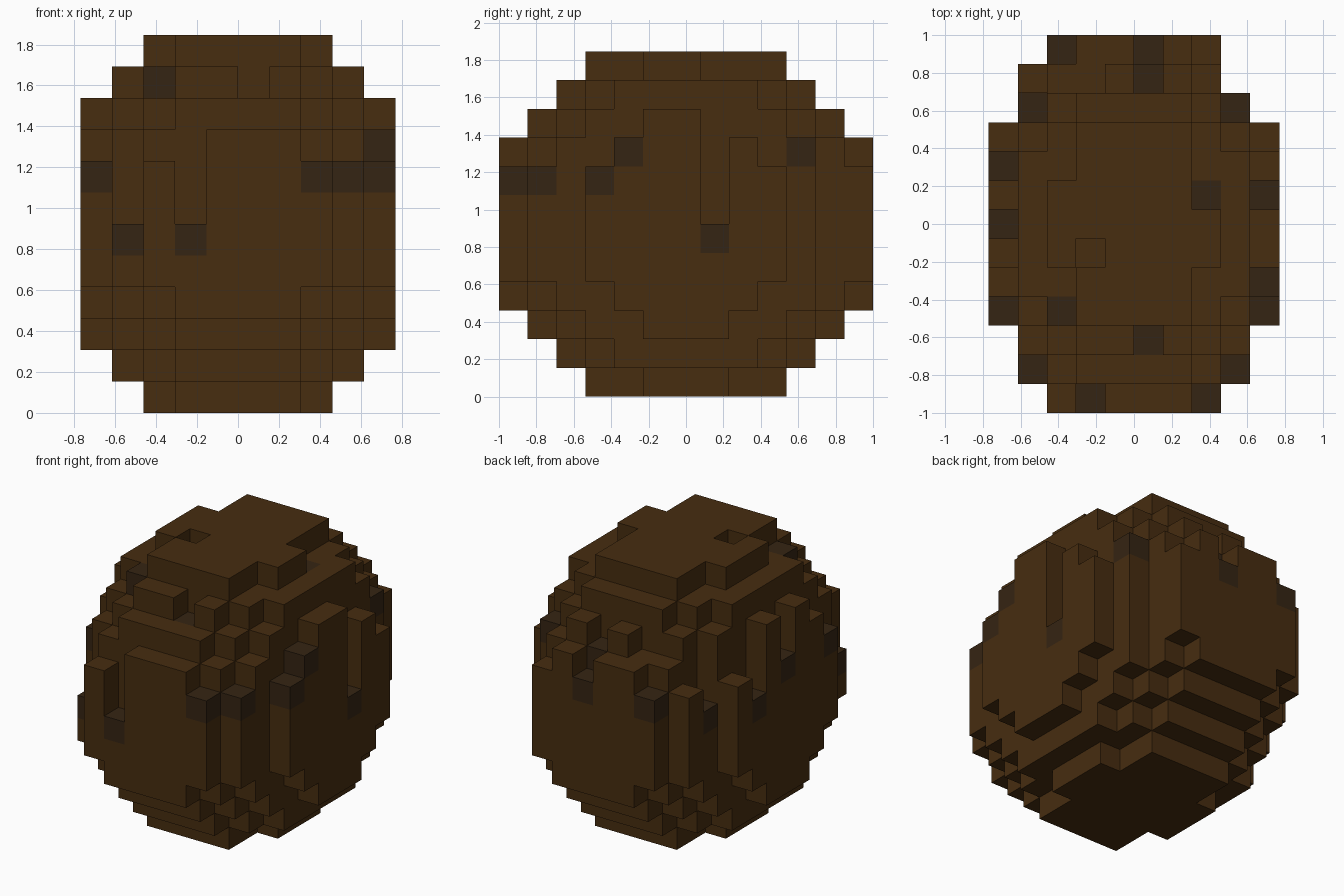
import bpy
import bmesh
from mathutils import Vector

old = bpy.data.objects.get("Cube")
if old:
    bpy.data.objects.remove(old, do_unlink=True)

# Block counts along x, y, z and the size of one block
COUNT = (10, 13, 12)
SIZE = 2 / 13


def make_material(name, colour):
    mat = bpy.data.materials.new(name)
    mat.use_nodes = True
    mat.diffuse_color = colour
    bsdf = next(n for n in mat.node_tree.nodes if n.type == 'BSDF_PRINCIPLED')
    bsdf.inputs["Base Color"].default_value = colour
    bsdf.inputs["Roughness"].default_value = 0.9
    return mat


brown = make_material("brown", (0.063, 0.026, 0.005, 1))
dark_brown = make_material("dark brown", (0.036, 0.018, 0.0065, 1))

# Columns worn down to a lower top block: (column, row) -> top level
worn = {(3, 5): 10, (4, 11): 9, (3, 11): 8, (8, 11): 0,
        (7, 7): 10, (5, 2): 9, (1, 1): 5, (3, 0): 5, (9, 7): 5,
        (5, 12): 7, (5, 11): 8, (1, 10): 6, (0, 8): 6, (0, 6): 7}

# Columns whose top block is dark
dark_tops = {(2, 12), (5, 12), (5, 11), (1, 10), (8, 10), (0, 8), (7, 7),
             (9, 7), (0, 6), (9, 4), (9, 3), (0, 3), (2, 3), (5, 2),
             (1, 1), (8, 1), (3, 0), (7, 0)}


def in_ellipsoid(cell):
    return sum(((c - (n - 1) / 2) / ((n + 1) / 2)) ** 2
               for c, n in zip(cell, COUNT)) <= 0.995


# Blocks of the stepped ellipsoid, cut down where worn
blocks = {(i, j, k)
          for i in range(COUNT[0])
          for j in range(COUNT[1])
          for k in range(COUNT[2])
          if in_ellipsoid((i, j, k)) and k <= worn.get((i, j), COUNT[2])}

top_level = {}
for i, j, k in blocks:
    top_level[i, j] = max(k, top_level.get((i, j), 0))

# One face for every exposed side of a block
bm = bmesh.new()
verts = {}


def corner(point):
    if point not in verts:
        x, y, z = point
        verts[point] = bm.verts.new(
            Vector((x - COUNT[0] / 2, y - COUNT[1] / 2, z)) * SIZE)
    return verts[point]


for cell in sorted(blocks):
    is_dark = cell[:2] in dark_tops and top_level[cell[:2]] == cell[2]
    for axis in range(3):
        u, v = (axis + 1) % 3, (axis + 2) % 3
        for side in (0, 1):
            neighbour = list(cell)
            neighbour[axis] += 2 * side - 1
            if tuple(neighbour) in blocks:
                continue
            loop = [(0, 0), (1, 0), (1, 1), (0, 1)]
            if not side:
                loop.reverse()
            points = []
            for du, dv in loop:
                p = list(cell)
                p[axis] += side
                p[u] += du
                p[v] += dv
                points.append(corner(tuple(p)))
            face = bm.faces.new(points)
            face.material_index = int(is_dark)

mesh = bpy.data.meshes.new("block_ball")
bm.to_mesh(mesh)
bm.free()
mesh.materials.append(brown)
mesh.materials.append(dark_brown)
ball = bpy.data.objects.new("block_ball", mesh)
bpy.context.collection.objects.link(ball)
